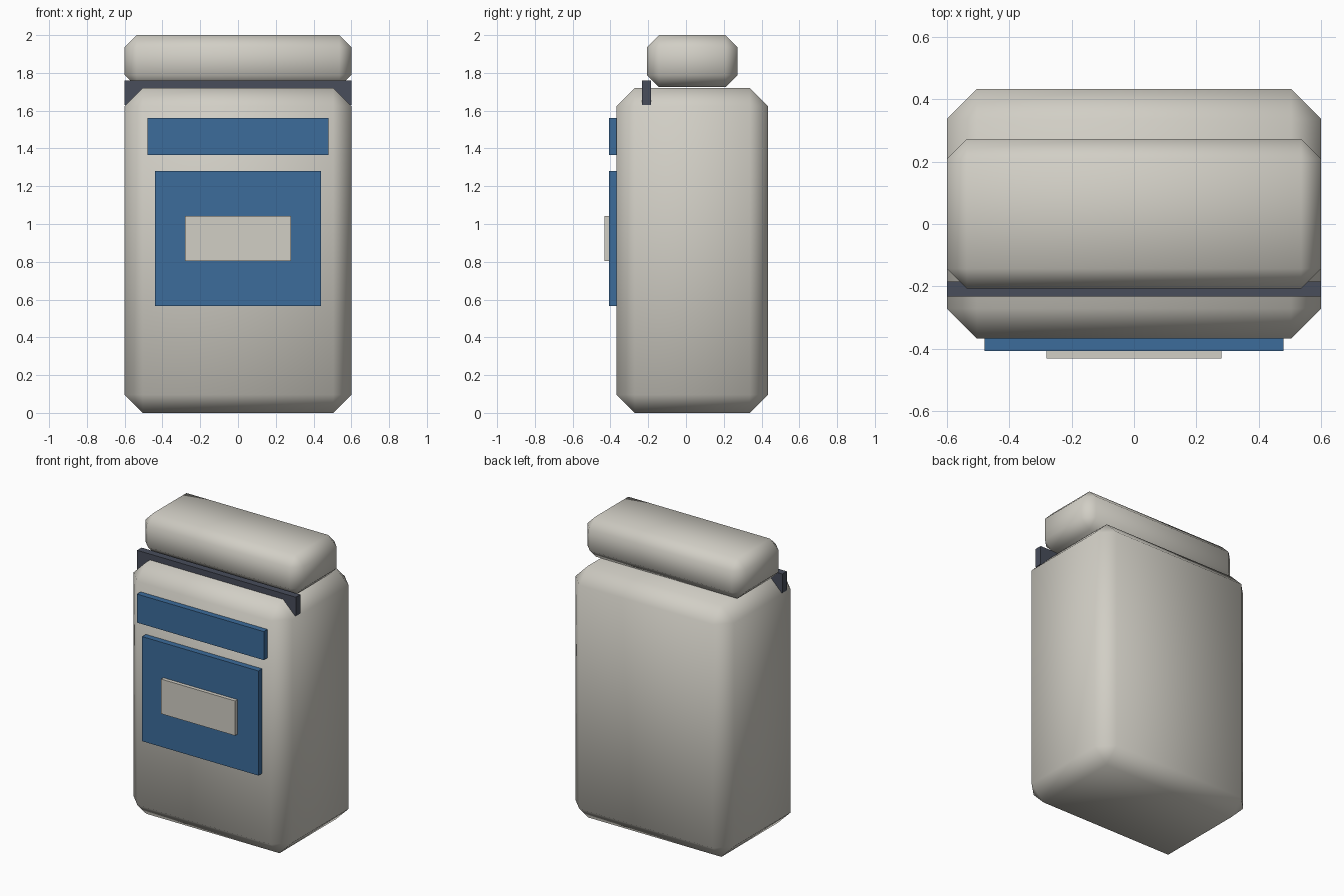
import bpy
import bmesh
from mathutils import Vector

cube = bpy.data.objects.get("Cube")
if cube:
    bpy.data.objects.remove(cube, do_unlink=True)


def material(name, rgb):
    mat = bpy.data.materials.new(name)
    mat.use_nodes = True
    mat.diffuse_color = (*rgb, 1)
    mat.node_tree.nodes["Principled BSDF"].inputs["Base Color"].default_value = (*rgb, 1)
    return mat


def block(name, x, y, z, mat, chamfer=0):
    """Box of half width x spanning the y and z ranges, optionally chamfered and smooth."""
    bm = bmesh.new()
    bmesh.ops.create_cube(bm, size=1)
    size = Vector((2 * x, y[1] - y[0], z[1] - z[0]))
    bmesh.ops.scale(bm, vec=size, verts=bm.verts)
    if chamfer:
        bmesh.ops.bevel(bm, geom=bm.edges[:], offset=chamfer, segments=1,
                        affect='EDGES', profile=0.5)
        for face in bm.faces:
            face.smooth = True
    mesh = bpy.data.meshes.new(name)
    bm.to_mesh(mesh)
    bm.free()
    mesh.materials.append(mat)
    obj = bpy.data.objects.new(name, mesh)
    obj.location = (0, sum(y) / 2, sum(z) / 2)
    bpy.context.collection.objects.link(obj)
    return obj


cream = material("warm_cream", (0.64, 0.62, 0.56))
blue = material("panel_blue", (0.045, 0.15, 0.33))
dark = material("dark_slate", (0.065, 0.075, 0.105))

# Rounded main body and the padded lid above it
block("body", 0.6, (-0.367, 0.433), (0, 1.72), cream, 0.096)
block("lid", 0.6, (-0.207, 0.273), (1.725, 2.0), cream, 0.064)

# Dark strip across the top, in front of the lid
block("top_strip", 0.6, (-0.232, -0.184), (1.63, 1.76), dark)

# Front panels and label
block("upper_panel", 0.48, (-0.407, -0.36), (1.365, 1.56), blue)
block("lower_panel", 0.44, (-0.407, -0.36), (0.565, 1.28), blue)
block("label", 0.28, (-0.432, -0.4), (0.805, 1.042), cream)
